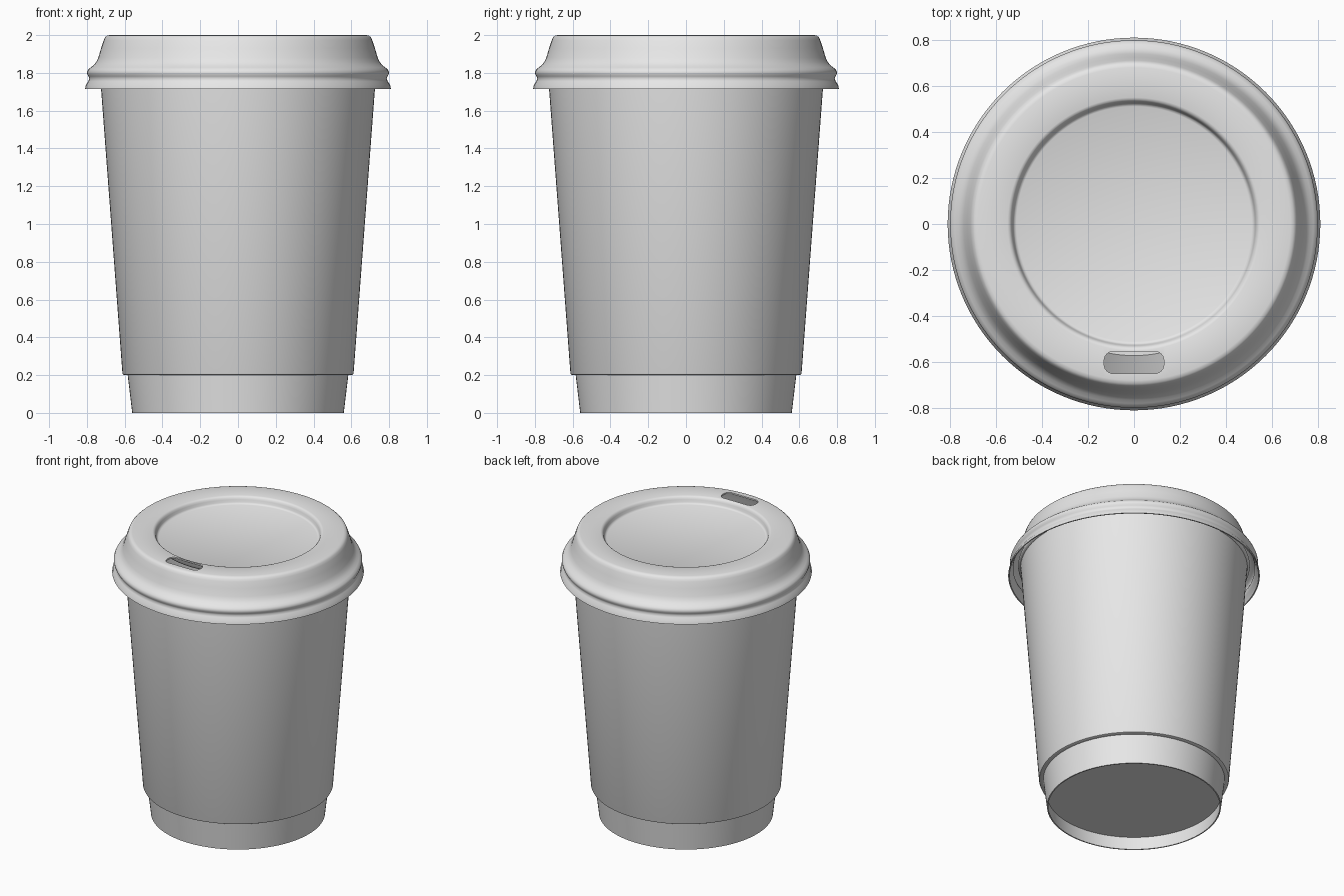
import bpy, bmesh, math

if "Cube" in bpy.data.objects:
    bpy.data.objects.remove(bpy.data.objects["Cube"])

SEG = 128
grey = bpy.data.materials.new("light_grey")
grey.diffuse_color = (0.8, 0.8, 0.8, 1)
grey.use_nodes = True
grey.node_tree.nodes["Principled BSDF"].inputs["Base Color"].default_value = grey.diffuse_color


def finish(name, bm):
    bmesh.ops.recalc_face_normals(bm, faces=bm.faces)
    me = bpy.data.meshes.new(name)
    bm.to_mesh(me)
    bm.free()
    ob = bpy.data.objects.new(name, me)
    bpy.context.collection.objects.link(ob)
    me.materials.append(grey)
    return ob


def revolve(name, profile):
    """Spin (radius, z) points round z; both ends lie on the axis."""
    bm = bmesh.new()
    rings = []
    for r, z in profile:
        n = 1 if r < 1e-6 else SEG
        rings.append([bm.verts.new((r * math.cos(2 * math.pi * i / SEG),
                                    r * math.sin(2 * math.pi * i / SEG), z)) for i in range(n)])
    for a, b in zip(rings, rings[1:]):
        for i in range(SEG):
            j = (i + 1) % SEG
            vs = []
            for v in (a[i % len(a)], a[j % len(a)], b[j % len(b)], b[i % len(b)]):
                if v not in vs:
                    vs.append(v)
            bm.faces.new(vs)
    return finish(name, bm)


def inward(profile, t):
    """Offset a profile by t to its left side."""
    out = []
    for i, (r, z) in enumerate(profile):
        a, b = profile[max(i - 1, 0)], profile[min(i + 1, len(profile) - 1)]
        dr, dz = b[0] - a[0], b[1] - a[1]
        d = math.hypot(dr, dz)
        out.append((max(r - dz / d * t, 0), z + dr / d * t))
    return out


def smooth(ob, angle):
    bpy.ops.object.select_all(action='DESELECT')
    ob.select_set(True)
    bpy.context.view_layer.objects.active = ob
    bpy.ops.object.shade_smooth_by_angle(angle=math.radians(angle))


# Cup: recessed bottom, base ring, outer sleeve, rolled rim, hollow inside
rim = [(0.732 + 0.014 * math.cos(math.radians(a)), 1.79 + 0.014 * math.sin(math.radians(a)))
       for a in range(-60, 181, 30)]
cup = revolve("cup", [(0, 0.095), (0.562, 0.095), (0.552, 0), (0.56, 0), (0.584, 0.2),
                      (0.603, 0.2), (0.609, 0.203), (0.612, 0.21), (0.725, 1.715),
                      (0.73, 1.775)] + rim + [(0.713, 1.715), (0.572, 0.11), (0, 0.11)])
smooth(cup, 35)

# Lid: flared skirt, bead, sloping shoulder and sunken centre
outer = [(0.81, 1.715), (0.805, 1.737), (0.793, 1.755), (0.787, 1.770), (0.792, 1.782),
         (0.798, 1.793), (0.799, 1.805), (0.793, 1.818), (0.780, 1.829), (0.765, 1.840),
         (0.751, 1.857), (0.740, 1.880), (0.725, 1.930), (0.711, 1.972), (0.704, 1.988),
         (0.694, 1.997), (0.680, 2.0), (0.55, 2.0), (0.541, 1.997), (0.534, 1.990),
         (0.529, 1.978), (0.525, 1.962), (0.520, 1.954), (0.511, 1.95), (0, 1.95)]
inner = inward(outer, 0.010)
inner[0] = (0.802, 1.715)
inner[-1] = (0, 1.94)
# closed shell: centre top -> skirt -> back inside to the centre
lid = revolve("lid", outer[::-1] + inner)

# Drinking slot: rounded opening cut through the lid near the front
bm = bmesh.new()
loop = []
for cx, cy, a0 in ((0.09, -0.594, 0), (-0.09, -0.594, 90), (-0.09, -0.610, 180), (0.09, -0.610, 270)):
    for k in range(7):
        a = math.radians(a0 + 15 * k)
        loop.append(bm.verts.new((cx + 0.04 * math.cos(a), cy + 0.04 * math.sin(a), 1.9)))
face = bm.faces.new(loop)
top = bmesh.ops.extrude_face_region(bm, geom=[face])["geom"]
bmesh.ops.translate(bm, vec=(0, 0, 0.2), verts=[g for g in top if isinstance(g, bmesh.types.BMVert)])
cutter = finish("slot_cutter", bm)
cutter.hide_render = True
mod = lid.modifiers.new("slot", 'BOOLEAN')
mod.operation = 'DIFFERENCE'
mod.solver = 'EXACT'
mod.object = cutter
bpy.context.view_layer.objects.active = lid
bpy.ops.object.modifier_apply(modifier=mod.name)
bpy.data.objects.remove(cutter)
smooth(lid, 45)
